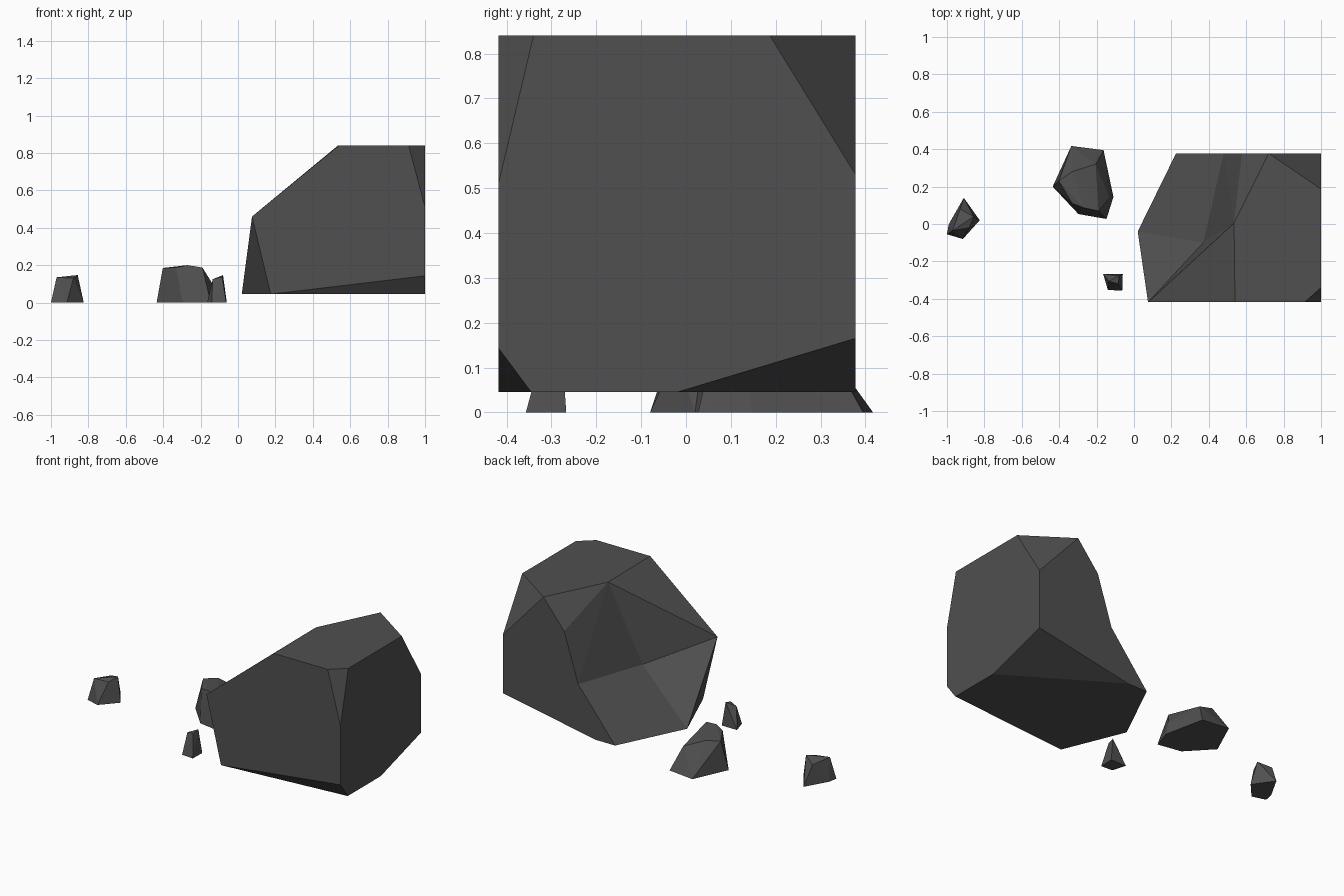
import bpy, bmesh

if "Cube" in bpy.data.objects:
    bpy.data.objects.remove(bpy.data.objects["Cube"])

stone = bpy.data.materials.new("dark_stone")
stone.diffuse_color = (0.08, 0.08, 0.08, 1)
stone.use_nodes = True
stone.node_tree.nodes["Principled BSDF"].inputs["Base Color"].default_value = stone.diffuse_color


def finish(name, bm):
    bmesh.ops.recalc_face_normals(bm, faces=bm.faces)
    mesh = bpy.data.meshes.new(name)
    bm.to_mesh(mesh)
    bm.free()
    mesh.materials.append(stone)
    ob = bpy.data.objects.new(name, mesh)
    bpy.context.collection.objects.link(ob)
    return ob


def hull_rock(name, base, top):
    """Small convex rock: footprint on the ground plus raised points."""
    bm = bmesh.new()
    for x, y in base:
        bm.verts.new((x, y, 0))
    for p in top:
        bm.verts.new(p)
    res = bmesh.ops.convex_hull(bm, input=bm.verts)
    loose = [v for v in bm.verts if not v.link_faces]
    bmesh.ops.delete(bm, geom=loose, context='VERTS')
    bmesh.ops.dissolve_limit(bm, angle_limit=0.02, verts=bm.verts, edges=bm.edges)
    finish(name, bm)


# Large boulder: a block with chipped corners and a dented left back side
R, F, B, T, G = 1.0, -0.418, 0.378, 0.84, 0.045   # right, front, back, top, ground planes
corner = dict(
    a=(0.075, F, 0.46), b=(0.54, F, T), c=(0.912, F, T), d=(R, F, 0.51),
    e=(R, F, 0.143), f=(0.175, F, G), g=(R, -0.34, T), h=(R, 0.187, T),
    i=(R, B, 0.53), j=(R, B, 0.165), k=(R, -0.02, G), l=(R, -0.345, G),
    m=(0.36, B, G), n=(0.225, B, G), o=(0.48, B, 0.36), p=(0.577, B, 0.665),
    q=(0.72, B, T), t=(0.535, 0.005, T), s=(0.37, -0.10, 0.33), u=(0.02, -0.04, G))
facets = ("abcdef cgd dghijkle elf jkm hqi bcghqt abt nmjiqpo "
          "funmkl fua uas uson ats tso top tpq").split()
bm = bmesh.new()
vert = {key: bm.verts.new(co) for key, co in corner.items()}
for facet in facets:
    bm.faces.new([vert[key] for key in facet])
finish("large_boulder", bm)

# Medium rock
hull_rock("medium_rock",
          [(-0.335, 0.417), (-0.163, 0.395), (-0.11, 0.145),
           (-0.147, 0.027), (-0.297, 0.053), (-0.435, 0.20)],
          [(-0.33, 0.11, 0.187), (-0.27, 0.087, 0.20), (-0.19, 0.07, 0.187),
           (-0.402, 0.23, 0.185), (-0.33, 0.28, 0.187), (-0.205, 0.32, 0.135),
           (-0.13, 0.14, 0.09)])

# Far left rock
hull_rock("left_rock",
          [(-1.0, -0.055), (-0.915, -0.08), (-0.825, 0.02), (-0.91, 0.14), (-0.99, 0.0)],
          [(-0.97, -0.035, 0.135), (-0.857, 0.04, 0.147),
           (-0.93, 0.08, 0.12), (-0.88, -0.02, 0.13)])

# Small pebble in front
hull_rock("small_pebble",
          [(-0.165, -0.267), (-0.06, -0.267), (-0.063, -0.357), (-0.14, -0.352)],
          [(-0.08, -0.277, 0.147), (-0.135, -0.306, 0.125), (-0.085, -0.32, 0.137)])
